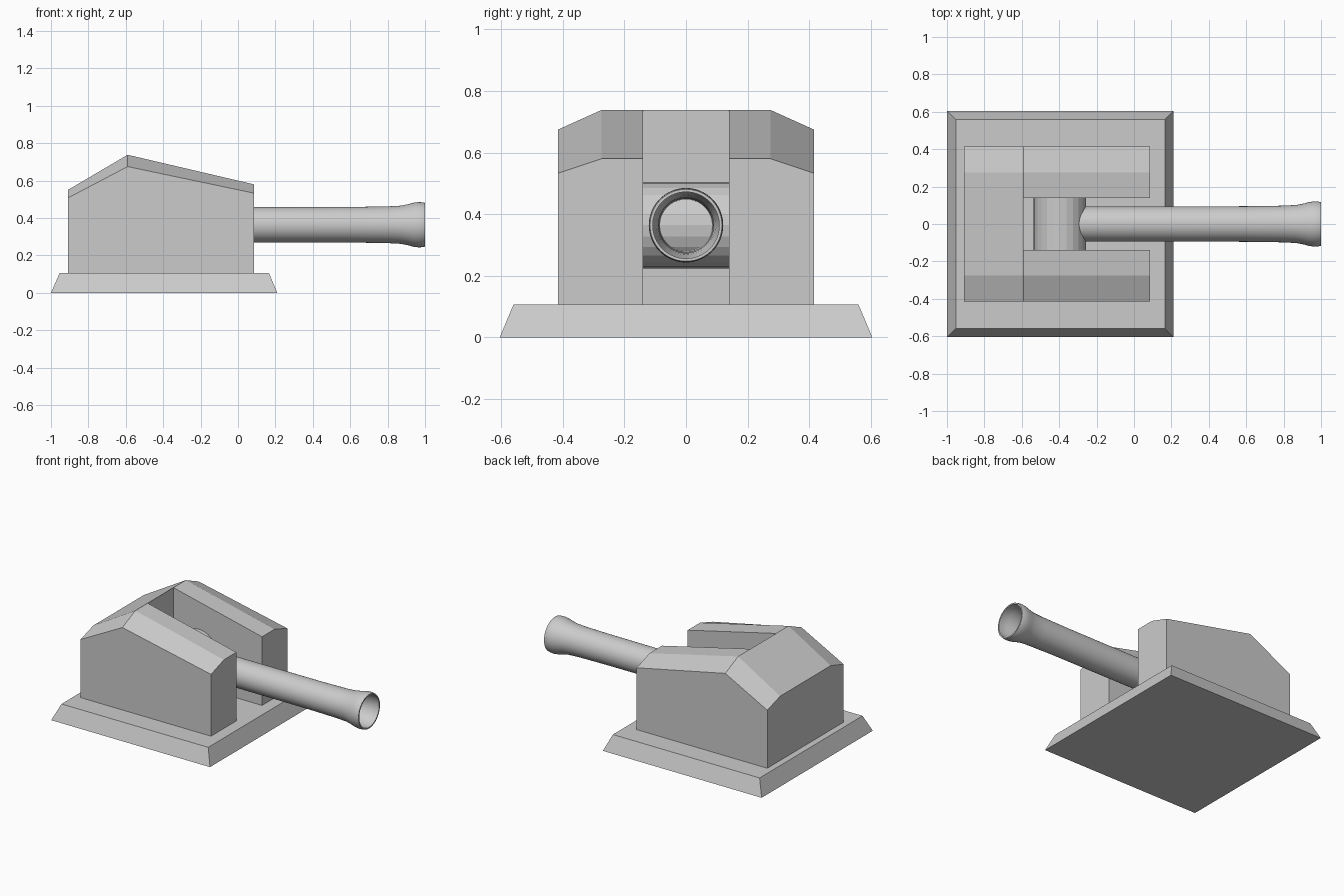
import bpy, bmesh
from math import cos, sin, tau, radians

if "Cube" in bpy.data.objects:
    bpy.data.objects.remove(bpy.data.objects["Cube"])

BASE_TOP = 0.107
AXIS_Z = 0.364


def mesh_object(name, faces):
    """Build an object from faces given as lists of points, welding shared corners."""
    bm = bmesh.new()
    for pts in faces:
        bm.faces.new([bm.verts.new(p) for p in pts])
    bmesh.ops.remove_doubles(bm, verts=bm.verts, dist=1e-5)
    bmesh.ops.recalc_face_normals(bm, faces=bm.faces)
    me = bpy.data.meshes.new(name)
    bm.to_mesh(me)
    bm.free()
    ob = bpy.data.objects.new(name, me)
    bpy.context.collection.objects.link(ob)
    return ob


def smooth(ob, angle):
    bpy.ops.object.select_all(action='DESELECT')
    ob.select_set(True)
    bpy.context.view_layer.objects.active = ob
    bpy.ops.object.shade_smooth_by_angle(angle=radians(angle))


# Base plate: square with sloped edges
def rect(x0, x1, y, z):
    return [(x0, -y, z), (x1, -y, z), (x1, y, z), (x0, y, z)]


low = rect(-1.0, 0.21, 0.605, 0)
top = rect(-0.953, 0.165, 0.56, BASE_TOP)
mesh_object("base_plate", [low, top] + [
    [low[i], low[(i + 1) % 4], top[(i + 1) % 4], top[i]] for i in range(4)])

# Housing: gabled block with chamfered shoulders and an open slot at the front
OUT, SHOULDER, SLOT = 0.415, 0.275, 0.14
stations = [(-0.91, 0.507, 0.55), (-0.59, 0.675, 0.738), (0.085, 0.533, 0.58)]


def section(st, s):
    """Half section from outer foot over the roof to the slot edge and its foot."""
    x, side, roof = st
    return [(x, s * OUT, BASE_TOP), (x, s * OUT, side), (x, s * SHOULDER, roof),
            (x, s * SLOT, roof), (x, s * SLOT, BASE_TOP)]


faces = []
for s in (-1, 1):
    back, ridge, front = [section(st, s) for st in stations]
    for a, b in ((back, ridge), (ridge, front)):
        for i in range(3):
            faces.append([a[i], a[i + 1], b[i + 1], b[i]])
        faces.append([a[0], b[0], b[4], a[4]])            # underside
    faces.append([ridge[3], front[3], front[4], ridge[4]])  # slot wall
    faces.append(front)
    faces.append(back)
bl, rl = section(stations[0], -1), section(stations[1], -1)
br, rr = section(stations[0], 1), section(stations[1], 1)
faces += [[bl[3], br[3], rr[3], rl[3]],   # rear roof
          [bl[4], br[4], rr[4], rl[4]],   # rear underside
          [rl[3], rr[3], rr[4], rl[4]],   # slot end wall
          [bl[3], br[3], br[4], bl[4]]]   # rear wall
housing = mesh_object("housing", faces)
# merge the three coplanar rear panels and roof strips
bm = bmesh.new()
bm.from_mesh(housing.data)
bmesh.ops.dissolve_limit(bm, angle_limit=radians(0.5), verts=bm.verts, edges=bm.edges)
bm.to_mesh(housing.data)
bm.free()

# Trunnion: 24-sided cross roller between the slot walls
N = 24
ring = [(-0.396 + 0.14 * cos(tau * i / N), AXIS_Z + 0.14 * sin(tau * i / N)) for i in range(N)]
left = [(x, -SLOT, z) for x, z in ring]
right = [(x, SLOT, z) for x, z in ring]
mesh_object("trunnion", [left, right] + [
    [left[i], left[(i + 1) % N], right[(i + 1) % N], right[i]] for i in range(N)])

# Barrel: hollow lathed tube with a flared muzzle (outer wall, lip, bore)
profile = [(-0.31, 0.094), (0.2, 0.094), (0.6, 0.095), (0.8, 0.098), (0.87, 0.102),
           (0.91, 0.110), (0.94, 0.118), (0.965, 0.121), (0.985, 0.120), (1.0, 0.117),
           (1.0, 0.108), (0.97, 0.109), (0.94, 0.105), (0.9, 0.096), (0.85, 0.090),
           (0.7, 0.087), (-0.31, 0.084)]
M = 64


def spin(p, i):
    a = tau * i / M
    return (p[0], p[1] * cos(a), AXIS_Z + p[1] * sin(a))


closed = profile + profile[:1]
barrel = mesh_object("barrel", [
    [spin(p, i), spin(p, i + 1), spin(q, i + 1), spin(q, i)]
    for p, q in zip(closed, closed[1:]) for i in range(M)])
smooth(barrel, 35)
